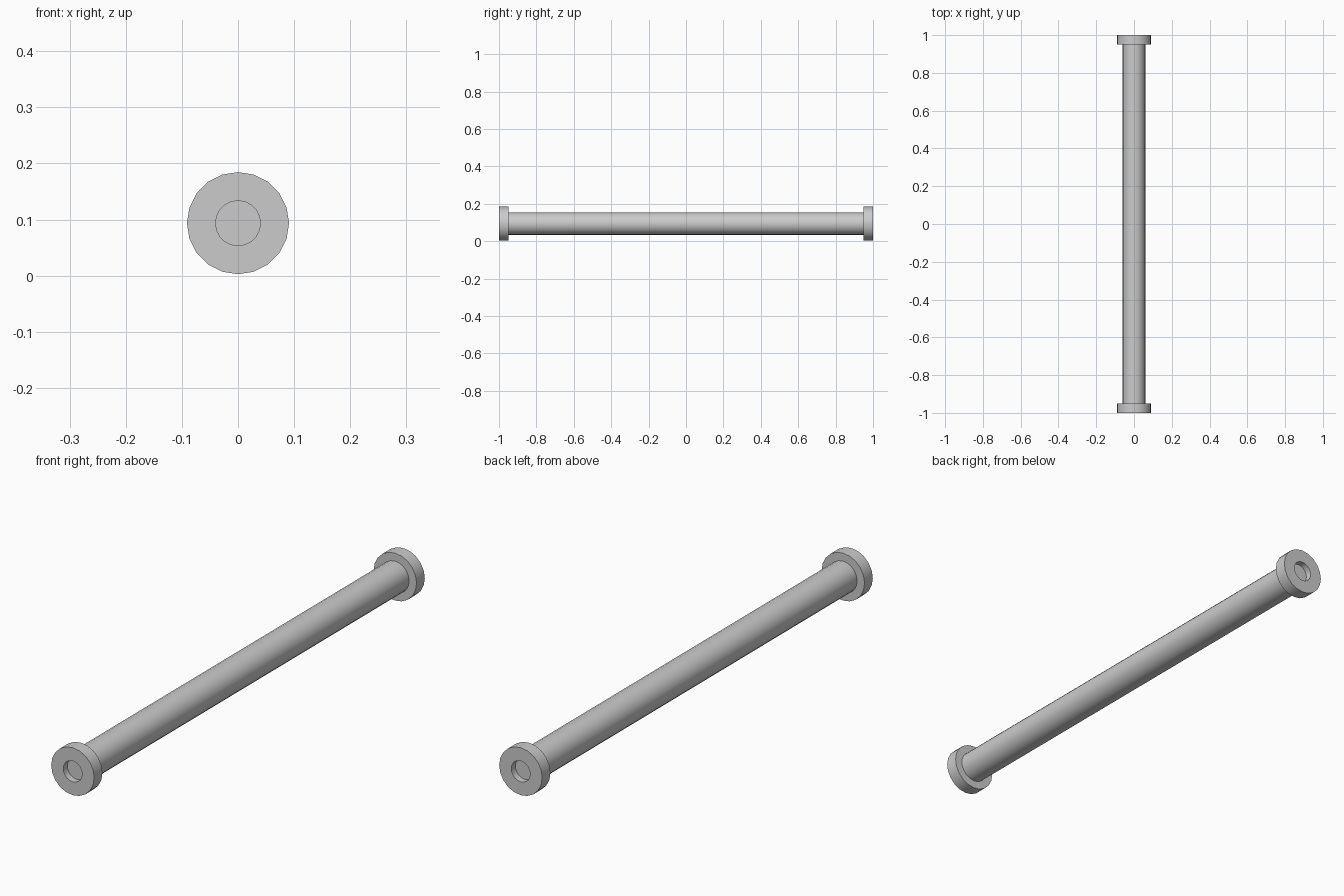
import bpy, math

if "Cube" in bpy.data.objects:
    bpy.data.objects.remove(bpy.data.objects["Cube"])

SIDES = 20
AXIS_Z = 0.0935


def lathe(name, profile):
    """Spin (radius, y) points around the long axis of the bar."""
    verts, rings, faces = [], [], []
    for r, y in profile:
        if r == 0:
            rings.append([len(verts)] * SIDES)
            verts.append((0, y, AXIS_Z))
            continue
        rings.append([len(verts) + i for i in range(SIDES)])
        for i in range(SIDES):
            a = 2 * math.pi * i / SIDES
            verts.append((r * math.cos(a), y, AXIS_Z + r * math.sin(a)))
    for a, b in zip(rings, rings[1:]):
        for i in range(SIDES):
            j = (i + 1) % SIDES
            quad = [a[i], b[i], b[j], a[j]]
            faces.append(list(dict.fromkeys(quad)))
    mesh = bpy.data.meshes.new(name)
    mesh.from_pydata(verts, [], faces)
    obj = bpy.data.objects.new(name, mesh)
    bpy.context.collection.objects.link(obj)
    bpy.ops.object.select_all(action='DESELECT')
    obj.select_set(True)
    bpy.context.view_layer.objects.active = obj
    bpy.ops.object.mode_set(mode='EDIT')
    bpy.ops.mesh.select_all(action='SELECT')
    bpy.ops.mesh.normals_make_consistent(inside=False)
    bpy.ops.object.mode_set(mode='OBJECT')
    bpy.ops.object.shade_smooth_by_angle(angle=math.radians(30))
    return obj


# Long round shaft, with closed ends that form the floors of the sockets
lathe("shaft", [(0, -0.975), (0.06, -0.975), (0.06, 0.975), (0, 0.975)])

# Wider collar with a shallow round socket at each end
for name, s in (("front_collar", -1), ("back_collar", 1)):
    ring = [(0.04, 0.975), (0.04, 1.0), (0.091, 1.0), (0.091, 0.95), (0.06, 0.95)]
    # Close the ring against the shaft end
    ring += [(0.06, 0.975), (0.04, 0.975)]
    lathe(name, [(r, s * y) for r, y in ring[:5]])
